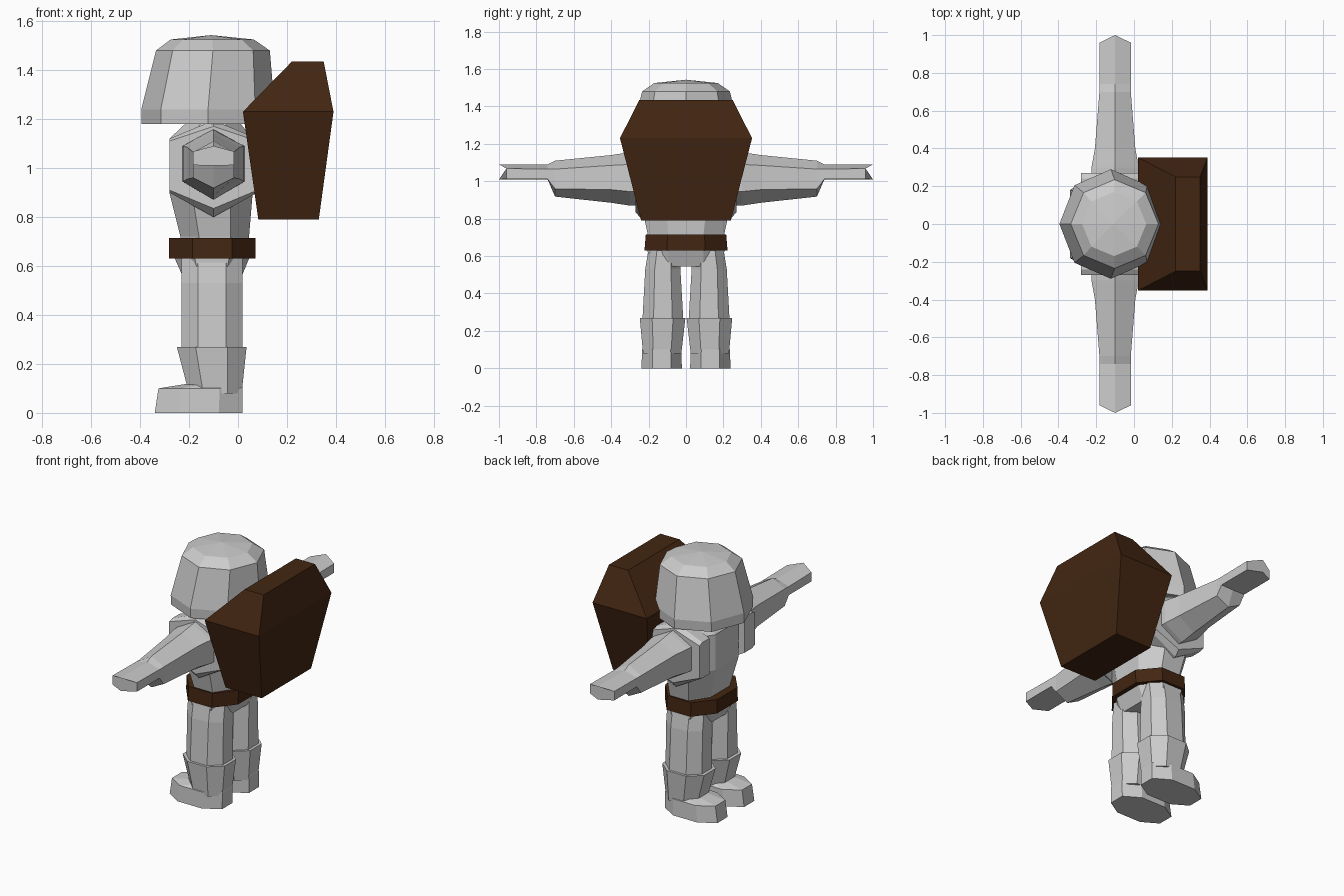
import bpy, bmesh, math

if "Cube" in bpy.data.objects:
    bpy.data.objects.remove(bpy.data.objects["Cube"])


def material(name, rgb):
    m = bpy.data.materials.new(name)
    m.diffuse_color = (*rgb, 1)
    m.use_nodes = True
    m.node_tree.nodes["Principled BSDF"].inputs["Base Color"].default_value = m.diffuse_color
    return m


GREY = material("light_grey", (0.6, 0.6, 0.6))
BROWN = material("dark_brown", (0.055, 0.019, 0.006))


def loft(name, rings, mat, mirror=False, peak=None):
    """Skin a stack of equal-length rings, with capped ends or a peak point."""
    bm = bmesh.new()
    vs = [[bm.verts.new(p) for p in r] for r in rings]
    n = len(vs[0])
    for a, b in zip(vs, vs[1:]):
        for i in range(n):
            j = (i + 1) % n
            bm.faces.new((a[i], a[j], b[j], b[i]))
    bm.faces.new(vs[0][::-1])
    if peak:
        top = bm.verts.new(peak)
        for i in range(n):
            bm.faces.new((vs[-1][i], vs[-1][(i + 1) % n], top))
    else:
        bm.faces.new(vs[-1])
    bmesh.ops.recalc_face_normals(bm, faces=bm.faces)
    me = bpy.data.meshes.new(name)
    bm.to_mesh(me)
    bm.free()
    me.materials.append(mat)
    ob = bpy.data.objects.new(name, me)
    bpy.context.collection.objects.link(ob)
    if mirror:
        mod = ob.modifiers.new("mirror", 'MIRROR')
        mod.use_axis = (False, True, False)
        mod.use_mirror_merge = False
    return ob


def octagon(z, x0, x1, y0, y1, c=0.27):
    """Rectangle with cut corners."""
    dx, dy = (x1 - x0) * c, (y1 - y0) * c
    return [(x0, y0 + dy, z), (x0 + dx, y0, z), (x1 - dx, y0, z), (x1, y0 + dy, z),
            (x1, y1 - dy, z), (x1 - dx, y1, z), (x0 + dx, y1, z), (x0, y1 - dy, z)]


def round_ring(z, x0, x1, ry):
    """Eight-sided ring with a corner on each axis."""
    cx, rx = (x0 + x1) / 2, (x1 - x0) / 2
    return [(cx + rx * math.cos(i * math.pi / 4), ry * math.sin(i * math.pi / 4), z)
            for i in range(8)]


def arm_ring(y, hw, top, hi, lo, bottom, tip=0.0):
    """Six-sided arm section; tip pushes the middle corners outward."""
    x = -0.1
    return [(x, y + tip, top), (x - hw, y, hi), (x - hw, y, lo),
            (x, y + tip, bottom), (x + hw, y, lo), (x + hw, y, hi)]


# Head
loft("head", [round_ring(1.18, -0.395, 0.15, 0.285),
              round_ring(1.24, -0.395, 0.15, 0.29),
              round_ring(1.48, -0.335, 0.13, 0.235),
              round_ring(1.525, -0.275, 0.065, 0.17)],
     GREY, peak=(-0.11, 0, 1.543))

# Torso
loft("torso", [octagon(0.68, -0.235, 0.045, -0.2, 0.2),
               octagon(0.72, -0.235, 0.045, -0.205, 0.205),
               octagon(0.9, -0.28, 0.06, -0.245, 0.245),
               octagon(1.12, -0.28, 0.06, -0.25, 0.25),
               octagon(1.195, -0.2, 0.0, -0.2, 0.2)], GREY)

# Shoulders, arms and flat hands
loft("shoulder", [arm_ring(0.17, 0.18, 1.19, 1.12, 0.9, 0.8),
                  arm_ring(0.24, 0.18, 1.195, 1.12, 0.9, 0.8),
                  arm_ring(0.27, 0.18, 1.17, 1.11, 0.91, 0.835)], GREY, mirror=True)
loft("arm", [arm_ring(0.25, 0.127, 1.16, 1.09, 0.945, 0.87),
             arm_ring(0.3, 0.125, 1.155, 1.09, 0.945, 0.87),
             arm_ring(0.4, 0.107, 1.14, 1.085, 0.955, 0.885),
             arm_ring(0.7, 0.083, 1.11, 1.065, 0.96, 0.918),
             arm_ring(0.74, 0.083, 1.09, 1.065, 1.012, 1.01),
             arm_ring(0.96, 0.083, 1.09, 1.068, 1.012, 1.01, 0.04)],
     GREY, mirror=True)

# Belt and hips
loft("belt", [octagon(0.63, -0.282, 0.072, -0.222, 0.222),
              octagon(0.715, -0.282, 0.072, -0.215, 0.215)], BROWN)
loft("hips", [octagon(0.545, -0.22, 0.01, -0.2, 0.2),
              octagon(0.63, -0.258, 0.045, -0.205, 0.205),
              octagon(0.69, -0.258, 0.045, -0.205, 0.205)], GREY)

# Legs, boot shafts and feet
loft("leg", [octagon(0.22, -0.23, 0.018, 0.012, 0.235),
             octagon(0.53, -0.23, 0.018, 0.03, 0.218),
             octagon(0.64, -0.23, 0.018, 0.03, 0.2)], GREY, mirror=True)
loft("boot_shaft", [octagon(0.08, -0.2, 0.015, 0.025, 0.23),
                    octagon(0.27, -0.25, 0.035, 0.003, 0.247)],
     GREY, mirror=True)
loft("foot", [octagon(0.0, -0.34, 0.018, 0.022, 0.238),
              octagon(0.1, -0.325, 0.018, 0.025, 0.235),
              octagon(0.117, -0.22, 0.01, 0.05, 0.21)], GREY, mirror=True)


# Backpack
def rect(z, x0, x1, hy):
    return [(x0, -hy, z), (x1, -hy, z), (x1, hy, z), (x0, hy, z)]


loft("backpack", [rect(0.79, 0.083, 0.33, 0.24),
                  rect(1.23, 0.02, 0.39, 0.353),
                  rect(1.435, 0.22, 0.35, 0.25)], BROWN)
